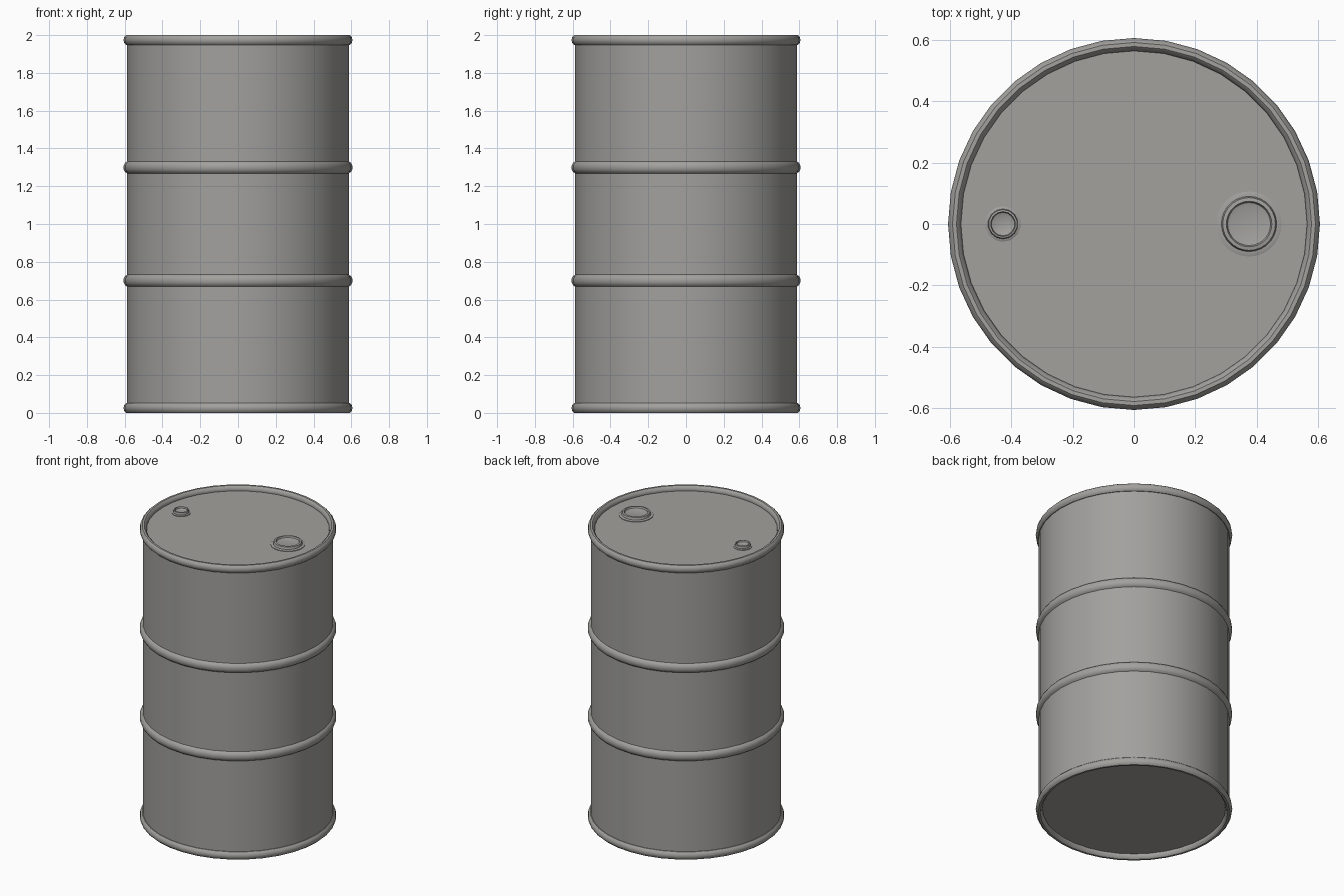
import bpy, bmesh, math

if "Cube" in bpy.data.objects:
    bpy.data.objects.remove(bpy.data.objects["Cube"])

steel = bpy.data.materials.new("grey steel")
steel.diffuse_color = (0.36, 0.355, 0.34, 1)
steel.use_nodes = True
steel.node_tree.nodes["Principled BSDF"].inputs["Base Color"].default_value = steel.diffuse_color


def lathe(name, profile, sides, center=(0, 0), closed=False):
    """Revolve (radius, z) points about a vertical axis; radius 0 becomes a cap."""
    bm = bmesh.new()
    rings = []
    for r, z in profile:
        if r == 0:
            rings.append([bm.verts.new((0, 0, z))] * sides)
        else:
            rings.append([bm.verts.new((r * math.sin(2 * math.pi * i / sides),
                                        r * math.cos(2 * math.pi * i / sides), z))
                          for i in range(sides)])
    pairs = list(zip(rings, rings[1:]))
    if closed:
        pairs.append((rings[-1], rings[0]))
    for a, b in pairs:
        for i in range(sides):
            j = (i + 1) % sides
            loop = list(dict.fromkeys((a[i], a[j], b[j], b[i])))
            bm.faces.new(loop)
    bmesh.ops.recalc_face_normals(bm, faces=bm.faces)
    mesh = bpy.data.meshes.new(name)
    bm.to_mesh(mesh)
    bm.free()
    mesh.materials.append(steel)
    ob = bpy.data.objects.new(name, mesh)
    ob.location = (*center, 0)
    bpy.context.collection.objects.link(ob)
    bpy.ops.object.select_all(action='DESELECT')
    ob.select_set(True)
    bpy.context.view_layer.objects.active = ob
    bpy.ops.object.shade_smooth_by_angle(angle=math.radians(40))
    return ob


SIDES, R, LID = 36, 0.587, 1.968

# drum wall with two rolled hoops, recessed lid and base
wall = [(0, 2 - LID), (R, 2 - LID)]
for z in (0.70, 1.30):
    wall += [(R, z - 0.032), (0.598, z - 0.024), (0.605, z - 0.01),
             (0.605, z + 0.01), (0.598, z + 0.024), (R, z + 0.032)]
wall += [(R, LID), (0, LID)]
lathe("drum_body", wall, SIDES)

# rolled rims at both ends
for name, z in (("bottom_rim", 0.026), ("top_rim", 1.974)):
    tube = [(0.585 + 0.021 * math.cos(math.pi * k / 5),
             z + 0.026 * math.sin(math.pi * k / 5 + 0)) for k in range(10)]
    top = max(p[1] for p in tube) - z
    tube = [(r, z + (h - z) * 0.026 / top) for r, h in tube]
    lathe(name, tube, SIDES, closed=True)


# filler caps on the lid: flange, raised collar, sunken plug
def cap(name, x, r, sides):
    lathe(name, [(r, LID - 0.004), (r, LID + 0.004), (r * 0.91, LID + 0.007),
                 (r * 0.85, LID + 0.007), (r * 0.81, LID + 0.022),
                 (r * 0.70, LID + 0.024), (r * 0.66, LID + 0.014),
                 (r * 0.58, LID + 0.011), (0, LID + 0.011)], sides, (x, 0))


cap("large_filler_cap", 0.375, 0.106, 28)
cap("small_vent_cap", -0.427, 0.058, 14)
